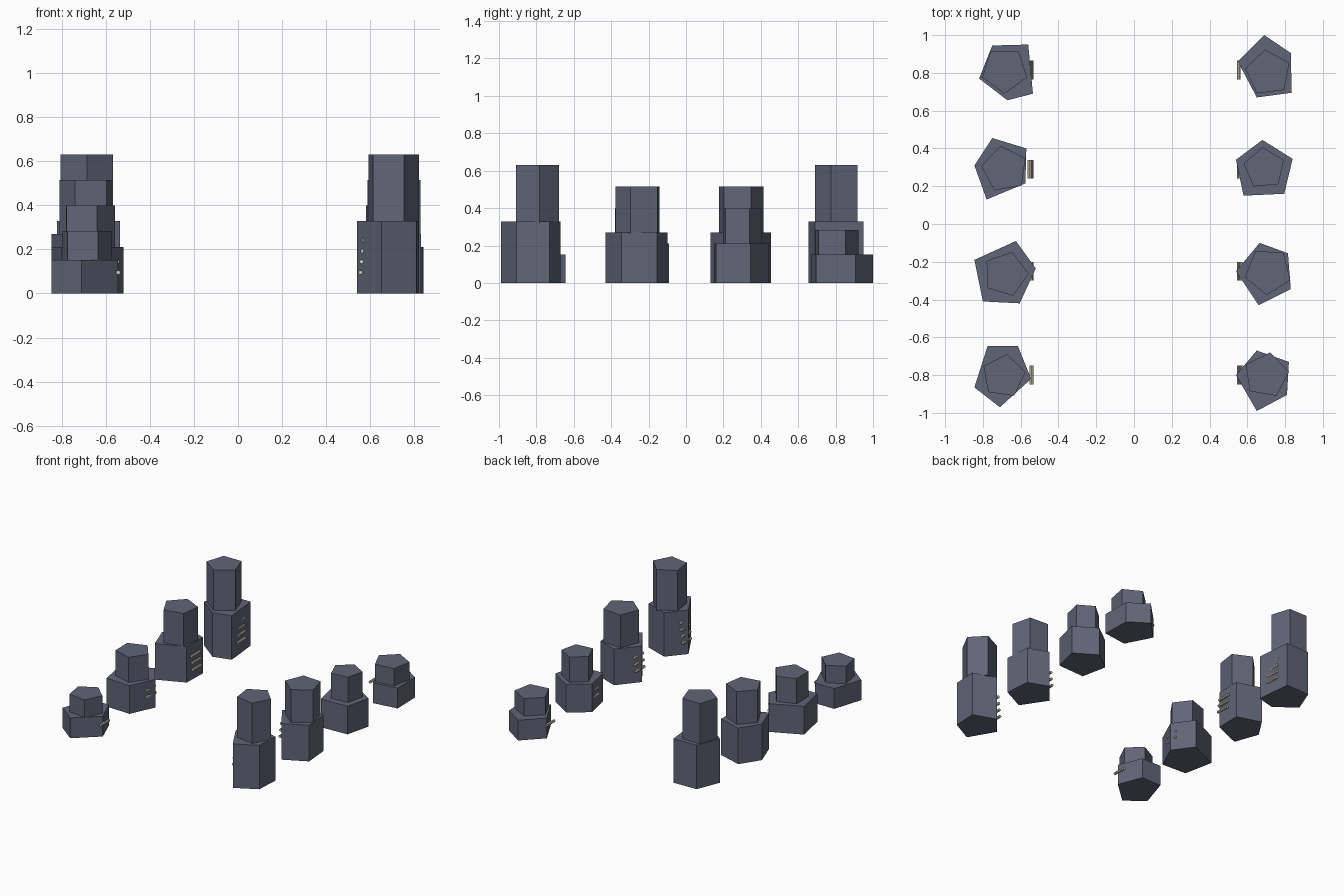
import bpy, bmesh, math
from mathutils import Matrix

if "Cube" in bpy.data.objects:
    bpy.data.objects.remove(bpy.data.objects["Cube"])


def material(name, rgb):
    m = bpy.data.materials.new(name)
    m.diffuse_color = (*rgb, 1)
    m.use_nodes = True
    m.node_tree.nodes["Principled BSDF"].inputs["Base Color"].default_value = m.diffuse_color
    return m


stone = material("slate stone", (0.118, 0.130, 0.185))
bone = material("pale bone", (0.66, 0.60, 0.47))


def finish(bm, name, mat):
    bmesh.ops.recalc_face_normals(bm, faces=bm.faces)
    me = bpy.data.meshes.new(name)
    bm.to_mesh(me)
    bm.free()
    me.materials.append(mat)
    ob = bpy.data.objects.new(name, me)
    bpy.context.collection.objects.link(ob)
    return ob


def prism(name, points, z0, z1):
    bm = bmesh.new()
    low = [bm.verts.new((x, y, z0)) for x, y in points]
    high = [bm.verts.new((x, y, z1)) for x, y in points]
    bm.faces.new(low)
    bm.faces.new(high)
    n = len(points)
    for i in range(n):
        j = (i + 1) % n
        bm.faces.new((low[i], low[j], high[j], high[i]))
    return finish(bm, name, stone)


def bar(name, x, y, z):
    bm = bmesh.new()
    bmesh.ops.create_cone(bm, cap_ends=True, segments=8, radius1=0.01, radius2=0.01,
                          depth=0.10,
                          matrix=Matrix.Translation((x, y, z)) @ Matrix.Rotation(math.pi / 2, 4, 'X'))
    return finish(bm, name, bone)


# Each pillar: rough five-sided base outline, then shaft (x, y, radius, turn), and tally count
pillars = [
    ("left", 4, [(-.82, .77), (-.75, .945), (-.56, .95), (-.535, .69), (-.67, .655)], (-.685, .815, .125, -90)),
    ("left", 3, [(-.75, .455), (-.57, .40), (-.575, .215), (-.78, .13), (-.845, .31)], (-.685, .29, .125, 100)),
    ("left", 2, [(-.625, -.09), (-.52, -.235), (-.605, -.42), (-.80, -.41), (-.845, -.19)], (-.68, -.265, .122, 73)),
    ("left", 1, [(-.775, -.645), (-.615, -.645), (-.545, -.82), (-.71, -.97), (-.845, -.865)], (-.69, -.805, .118, 82)),
    ("right", 1, [(.69, 1.0), (.83, .905), (.835, .695), (.65, .67), (.55, .86)], (.71, .80, .124, 97)),
    ("right", 2, [(.68, .445), (.84, .345), (.795, .16), (.58, .15), (.54, .34)], (.69, .295, .112, 95)),
    ("right", 3, [(.54, -.25), (.665, -.10), (.815, -.155), (.83, -.345), (.66, -.43)], (.71, -.25, .127, 122)),
    ("right", 4, [(.54, -.80), (.65, -.67), (.82, -.73), (.81, -.905), (.65, -.99)], (.70, -.80, .122, 80)),
]
bar_rows = {4: .815, 3: .29, 2: -.25, 1: -.80}

for side, n, outline, (cx, cy, r, turn) in pillars:
    base_top = 0.093 + 0.059 * n
    shaft_top = 0.167 + 0.116 * n
    tag = f"{side}_{n}"
    # wide base block
    prism(f"pillar_base_{tag}", outline, 0, base_top)
    # narrower upper shaft
    angles = [math.radians(turn + 72 * i) for i in range(5)]
    prism(f"pillar_shaft_{tag}",
          [(cx + r * math.cos(a), cy + r * math.sin(a)) for a in angles], base_top - 0.005, shaft_top)
    # tally bars on the inner side, one per step of height
    row = bar_rows[n] if side == "left" else bar_rows[5 - n]
    for i in range(n):
        x = -0.543 - 0.005 * i if side == "left" else 0.555 + 0.005 * i
        bar(f"tally_bar_{tag}_{i + 1}", x, row, 0.095 + 0.049 * i)
